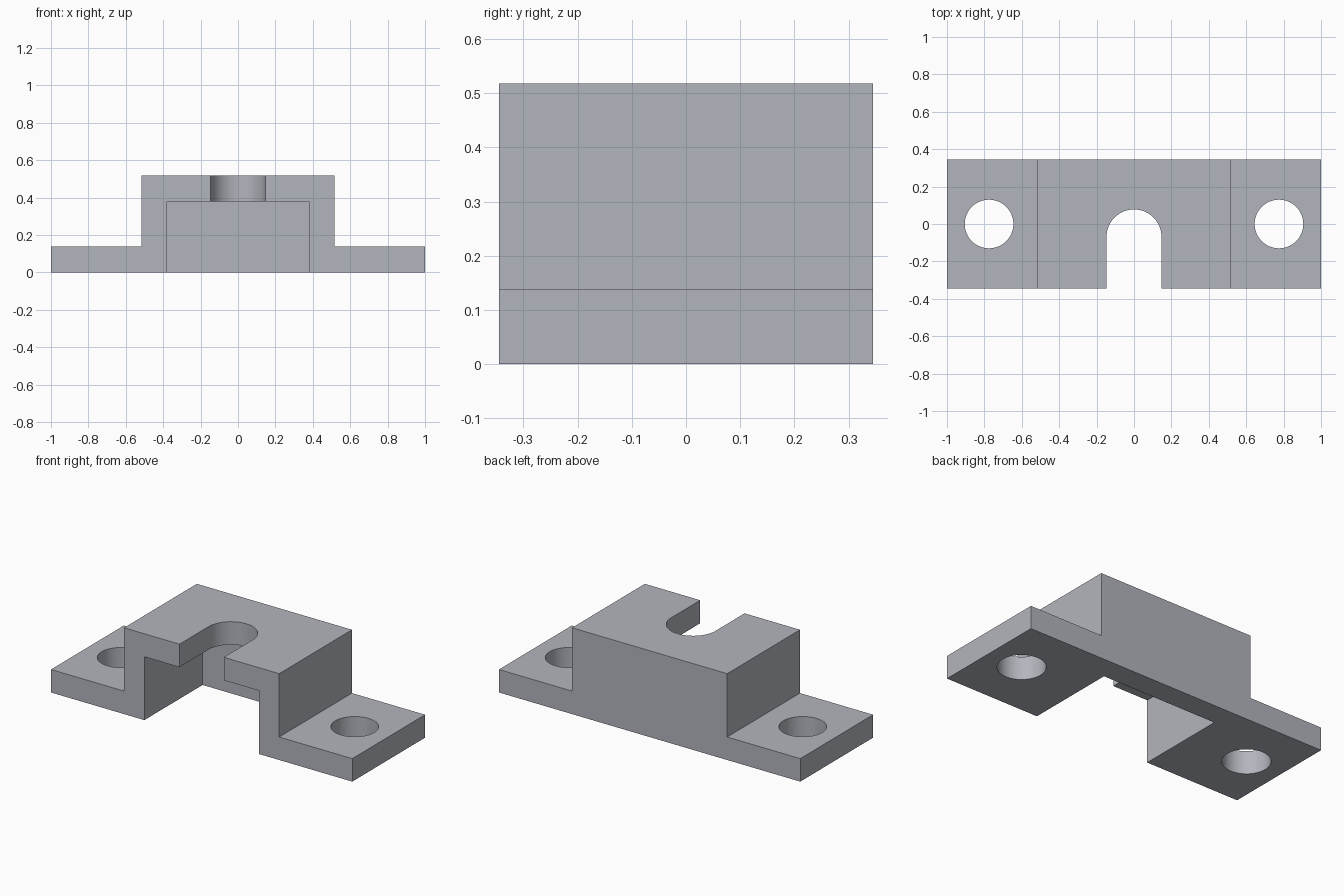
import bpy, bmesh, math

if "Cube" in bpy.data.objects:
    bpy.data.objects.remove(bpy.data.objects["Cube"])

HALF_D = 0.345      # half depth in y
WALL = 0.138        # plate thickness
HEIGHT = 0.518
POCKET = 0.38       # half width and height of the pocket
SLOT_R = 0.147
SLOT_Y = -0.069     # centre of the slot's round end


def prism(name, points, extrude):
    """Extrude a closed 3D outline along a vector."""
    bm = bmesh.new()
    face = bm.faces.new([bm.verts.new(p) for p in points])
    new = bmesh.ops.extrude_face_region(bm, geom=[face])["geom"]
    bmesh.ops.translate(bm, vec=extrude,
                        verts=[v for v in new if isinstance(v, bmesh.types.BMVert)])
    bmesh.ops.recalc_face_normals(bm, faces=bm.faces[:])
    mesh = bpy.data.meshes.new(name)
    bm.to_mesh(mesh)
    bm.free()
    mesh.materials.append(steel)
    obj = bpy.data.objects.new(name, mesh)
    bpy.context.collection.objects.link(obj)
    return obj


def arc(cx, cy, r, start, end, n, z):
    return [(cx + r * math.cos(start + (end - start) * i / n),
             cy + r * math.sin(start + (end - start) * i / n), z) for i in range(n + 1)]


def cut(target, cutter):
    """Subtract the cutter and discard it."""
    cutter.hide_render = True
    mod = target.modifiers.new("cut", 'BOOLEAN')
    mod.operation = 'DIFFERENCE'
    mod.solver = 'EXACT'
    mod.object = cutter
    bpy.context.view_layer.objects.active = target
    bpy.ops.object.modifier_apply(modifier=mod.name)
    bpy.data.objects.remove(cutter)


# Blue-grey steel
steel = bpy.data.materials.new("steel")
steel.diffuse_color = (0.45, 0.464, 0.51, 1)
steel.use_nodes = True
steel.node_tree.nodes["Principled BSDF"].inputs["Base Color"].default_value = steel.diffuse_color

# Bracket body: stepped profile, mirrored in x
half = [(1, 0), (1, WALL), (0.515, WALL), (0.515, HEIGHT)]
profile = half + [(-x, z) for x, z in reversed(half)]
bracket = prism("mounting_bracket", [(x, -HALF_D, z) for x, z in profile],
                (0, 2 * HALF_D, 0))

# Pocket open to the front and the bottom
pocket = [(-POCKET, -0.5, -0.1), (POCKET, -0.5, -0.1),
          (POCKET, HALF_D - WALL, -0.1), (-POCKET, HALF_D - WALL, -0.1)]
cut(bracket, prism("pocket_cutter", pocket, (0, 0, POCKET + 0.1)))

# Round-ended slot through the top plate
slot = arc(0, SLOT_Y, SLOT_R, 0, math.pi, 32, 0.3)
slot += [(-SLOT_R, -0.5, 0.3), (SLOT_R, -0.5, 0.3)]
cut(bracket, prism("slot_cutter", slot, (0, 0, 0.4)))

# Screw holes in both flanges
for side in (-1, 1):
    ring = arc(side * 0.775, 0, 0.13, 0, math.tau, 64, -0.1)[:-1]
    cut(bracket, prism("hole_cutter", ring, (0, 0, 0.4)))

# Smooth round walls, sharp edges elsewhere
bpy.ops.object.select_all(action='DESELECT')
bracket.select_set(True)
bpy.context.view_layer.objects.active = bracket
bpy.ops.object.shade_smooth_by_angle(angle=math.radians(30))
